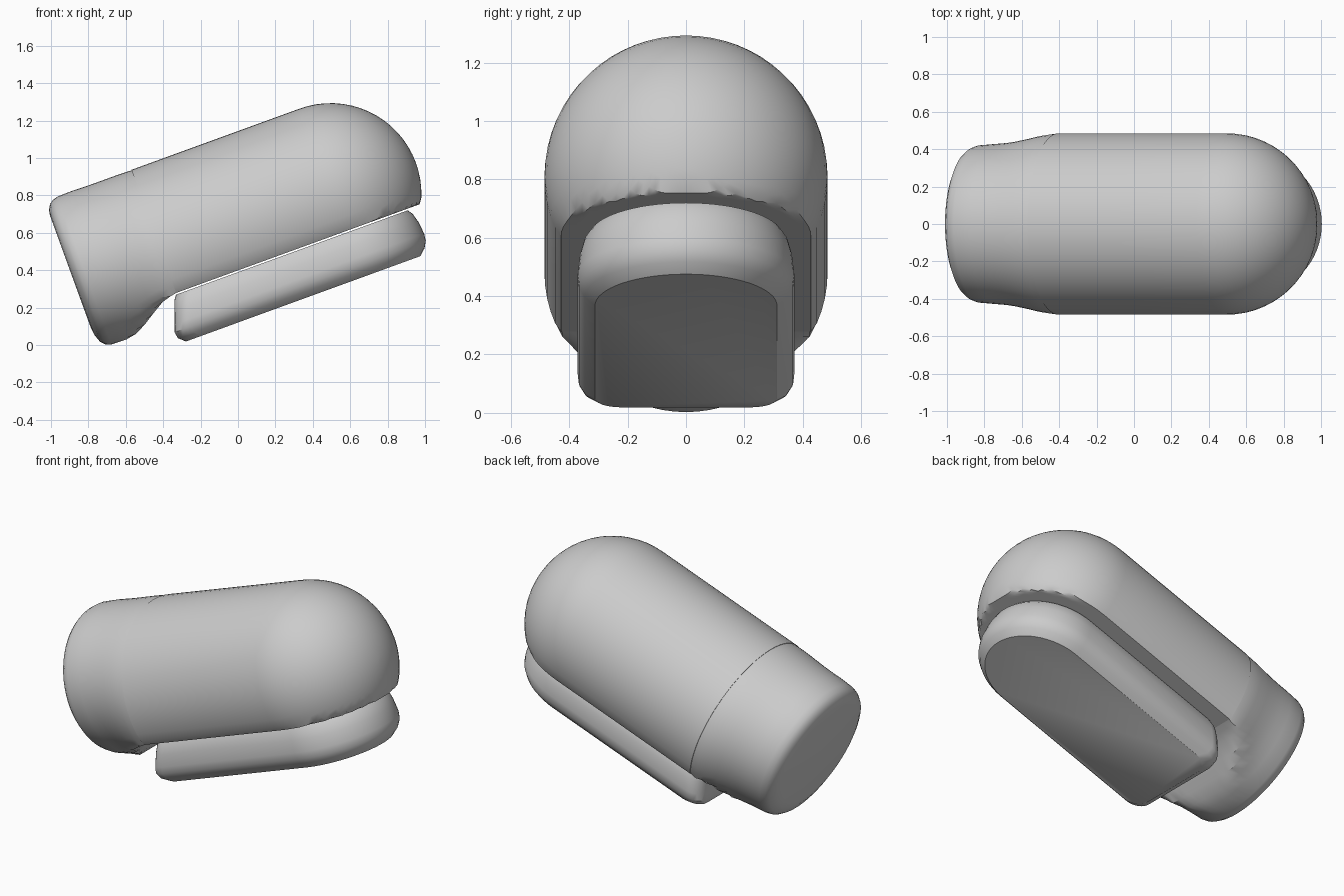
import bpy, bmesh, math
from mathutils import Matrix

if "Cube" in bpy.data.objects:
    bpy.data.objects.remove(bpy.data.objects["Cube"])

TILT = Matrix.Rotation(math.radians(-20), 4, 'Y')
SEG = 64


def loft(name, rings):
    """Skin a list of equal-length rings, cap both ends, tilt to final pose."""
    bm = bmesh.new()
    loops = [[bm.verts.new(p) for p in ring] for ring in rings]
    n = len(loops[0])
    for a, b in zip(loops, loops[1:]):
        for i in range(n):
            j = (i + 1) % n
            bm.faces.new((a[i], a[j], b[j], b[i]))
    bm.faces.new(loops[0])
    bm.faces.new(loops[-1])
    bmesh.ops.remove_doubles(bm, verts=bm.verts, dist=0.0005)
    bmesh.ops.recalc_face_normals(bm, faces=bm.faces)
    bm.transform(TILT)
    me = bpy.data.meshes.new(name)
    bm.to_mesh(me)
    bm.free()
    ob = bpy.data.objects.new(name, me)
    bpy.context.collection.objects.link(ob)
    bpy.ops.object.select_all(action='DESELECT')
    ob.select_set(True)
    bpy.context.view_layer.objects.active = ob
    bpy.ops.object.shade_smooth_by_angle(angle=math.radians(35))
    return ob


def section(u, r, vc, floor):
    """Circle across the long axis, flattened below the floor level."""
    angles = [2 * math.pi * i / SEG for i in range(SEG)]
    return [(u, r * math.sin(a), max(vc + r * math.cos(a), floor)) for a in angles]


# Domed main body with a flat underside
R, VC, FLOOR, U_DOME = 0.485, 0.59, 0.375, 0.742
rings = [section(-0.215, R, VC, FLOOR), section(0.3, R, VC, FLOOR)]
for i in range(17):
    t = math.radians(min(90 * i / 16, 89))
    rings.append(section(U_DOME + R * math.sin(t), R * math.cos(t), VC, FLOOR))
loft("main_body", rings)

# Rear end: rounded disc, drooping heel, blended into the body
profile = [
    (-0.708, 0.320, 0.675, 0),
    (-0.703, 0.355, 0.668, 0),
    (-0.687, 0.392, 0.660, 0),
    (-0.665, 0.411, 0.656, 0),
    (-0.635, 0.421, 0.655, 0),
    (-0.550, 0.428, 0.650, 0.232),
    (-0.490, 0.433, 0.643, 0.243),
    (-0.430, 0.442, 0.633, 0.274),
    (-0.370, 0.455, 0.620, 0.312),
    (-0.300, 0.472, 0.603, 0.354),
    (-0.250, 0.480, 0.594, 0.368),
    (-0.213, 0.481, 0.591, 0.375),
]
loft("rear_end", [section(*p) for p in profile])


def pad_outline(inset, v, rear):
    """Plan outline: half-round nose, straight sides, rounded rear corners."""
    w, nose, c = 0.372 - inset, 0.762, 0.09
    pts = []
    for i in range(33):
        a = math.radians(-90 + 180 * i / 32)
        pts.append((nose + (w + 0.005) * math.cos(a), w * math.sin(a), v))
    for side in (1, -1):
        for i in range(7):
            a = math.radians(90 * (i if side > 0 else 6 - i) / 6)
            pts.append((rear + c - c * math.sin(a), side * (w - c + c * math.cos(a)), v))
    return pts


# Lower pad with bevelled edges and a slanted rear
loft("lower_pad", [pad_outline(*p) for p in (
    (0.060, 0.113, -0.255),
    (0.025, 0.145, -0.290),
    (0.005, 0.180, -0.295),
    (0.000, 0.220, -0.280),
    (0.008, 0.290, -0.256),
    (0.022, 0.340, -0.238),
    (0.040, 0.366, -0.220),
)])
